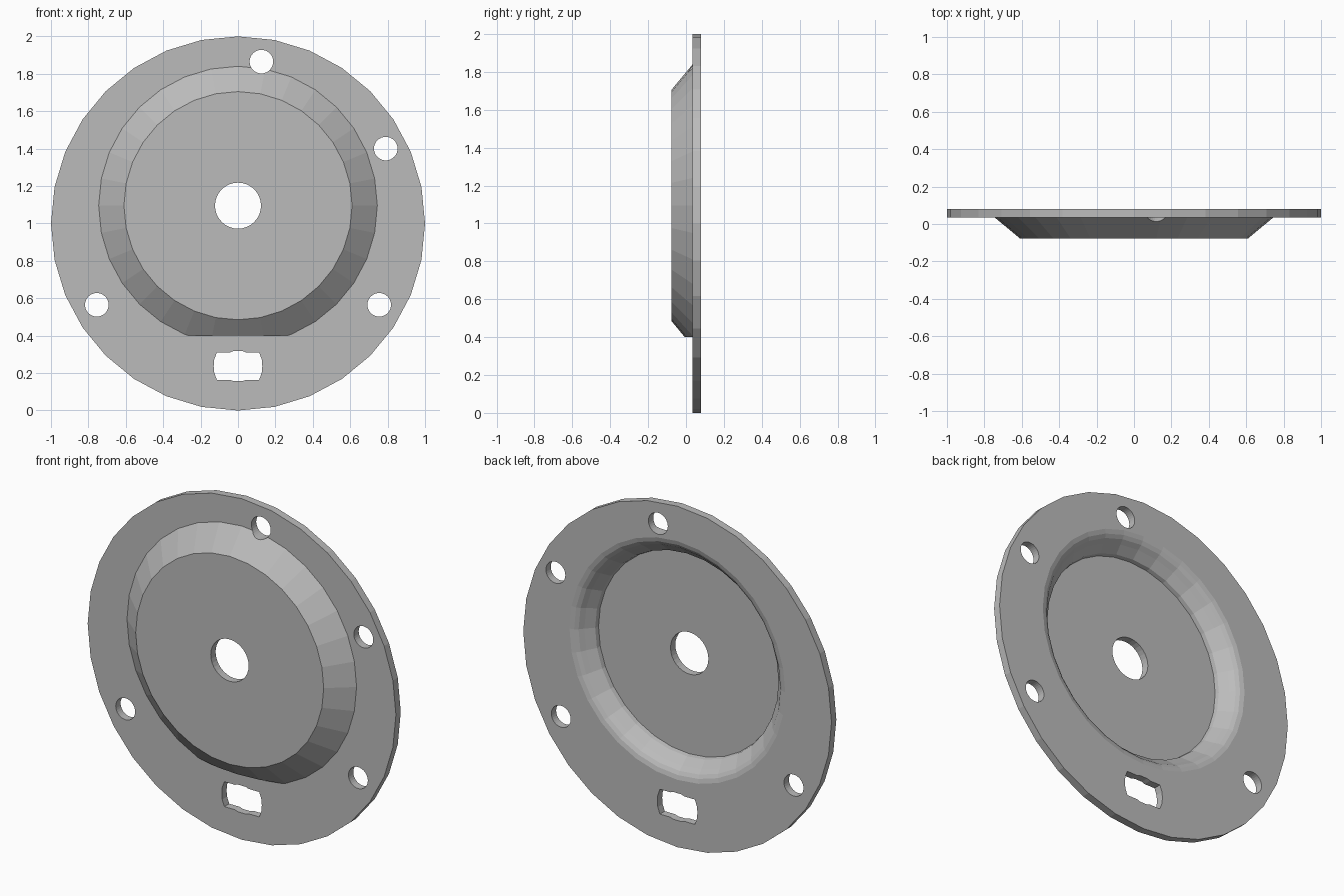
import bpy, bmesh, math

cube = bpy.data.objects.get("Cube")
if cube:
    bpy.data.objects.remove(cube, do_unlink=True)

FRONT, PLATE, BACK = -0.077, 0.035, 0.08   # depths along y
DOME_Z = 1.095                             # height of the dome axis

grey = bpy.data.materials.new("plain grey")
grey.use_nodes = True
colour = (0.5, 0.5, 0.5, 1)
grey.diffuse_color = colour
grey.node_tree.nodes["Principled BSDF"].inputs["Base Color"].default_value = colour


def loft(name, rings):
    """Solid through successive rings of points, capped at both ends."""
    bm = bmesh.new()
    loops = [[bm.verts.new(p) for p in ring] for ring in rings]
    n = len(loops[0])
    for a, b in zip(loops, loops[1:]):
        for i in range(n):
            j = (i + 1) % n
            bm.faces.new((a[i], a[j], b[j], b[i]))
    bm.faces.new(loops[0])
    bm.faces.new(loops[-1])
    bmesh.ops.recalc_face_normals(bm, faces=bm.faces)
    mesh = bpy.data.meshes.new(name)
    bm.to_mesh(mesh)
    bm.free()
    mesh.materials.append(grey)
    obj = bpy.data.objects.new(name, mesh)
    bpy.context.collection.objects.link(obj)
    return obj


def lathe(name, profile, x=0, z=DOME_Z, sides=32):
    """Turned solid about the y axis from (radius, depth) pairs."""
    angles = [2 * math.pi * i / sides for i in range(sides)]
    return loft(name, [[(x + r * math.cos(a), y, z + r * math.sin(a)) for a in angles]
                       for r, y in profile])


def prism(name, outline):
    return loft(name, [[(x, y, z) for x, z in outline] for y in (-0.3, 0.3)])


def boolean(target, tool, operation="DIFFERENCE"):
    """Apply a boolean, then drop the helper."""
    mod = target.modifiers.new("cut", "BOOLEAN")
    mod.operation, mod.solver, mod.object = operation, "EXACT", tool
    bpy.context.view_layer.objects.active = target
    bpy.ops.object.modifier_apply(modifier=mod.name)
    bpy.data.objects.remove(tool, do_unlink=True)


# Round base plate
cover = lathe("cover_plate", [(1, PLATE), (1, BACK)], z=1)

# Raised conical dome with a flat trimmed across its lower edge
dome = lathe("dome", [(0.61, FRONT), (0.745, PLATE), (0.745, 0.06)])
boolean(dome, prism("trim", [(-1, 0), (1, 0), (1, 0.4), (-1, 0.4)]))
boolean(cover, dome, "UNION")

# Hollow behind the dome, with a rounded lip
boolean(cover, lathe("hollow", [(0.59, -0.032), (0.595, -0.008), (0.635, 0.035),
                                (0.655, 0.06), (0.675, 0.073), (0.7, BACK), (0.7, 0.2)]))

# Centre hole and four fixing holes
for x, z, r in [(0, DOME_Z, 0.123), (0.125, 1.865, 0.063), (0.79, 1.4, 0.063),
                (-0.755, 0.565, 0.063), (0.755, 0.565, 0.063)]:
    boolean(cover, lathe("hole", [(r, -0.3), (r, 0.3)], x, z))

# Slot with bowed ends and a shallow bulge above and below
quarter = [(0.13, 0), (0.127, 0.035), (0.113, 0.073), (0.045, 0.073), (0.025, 0.08)]
half = quarter + [(-x, z) for x, z in reversed(quarter)]
outline = half + [(x, -z) for x, z in reversed(half[1:-1])]
boolean(cover, prism("slot", [(x, 0.237 + z) for x, z in outline]))
